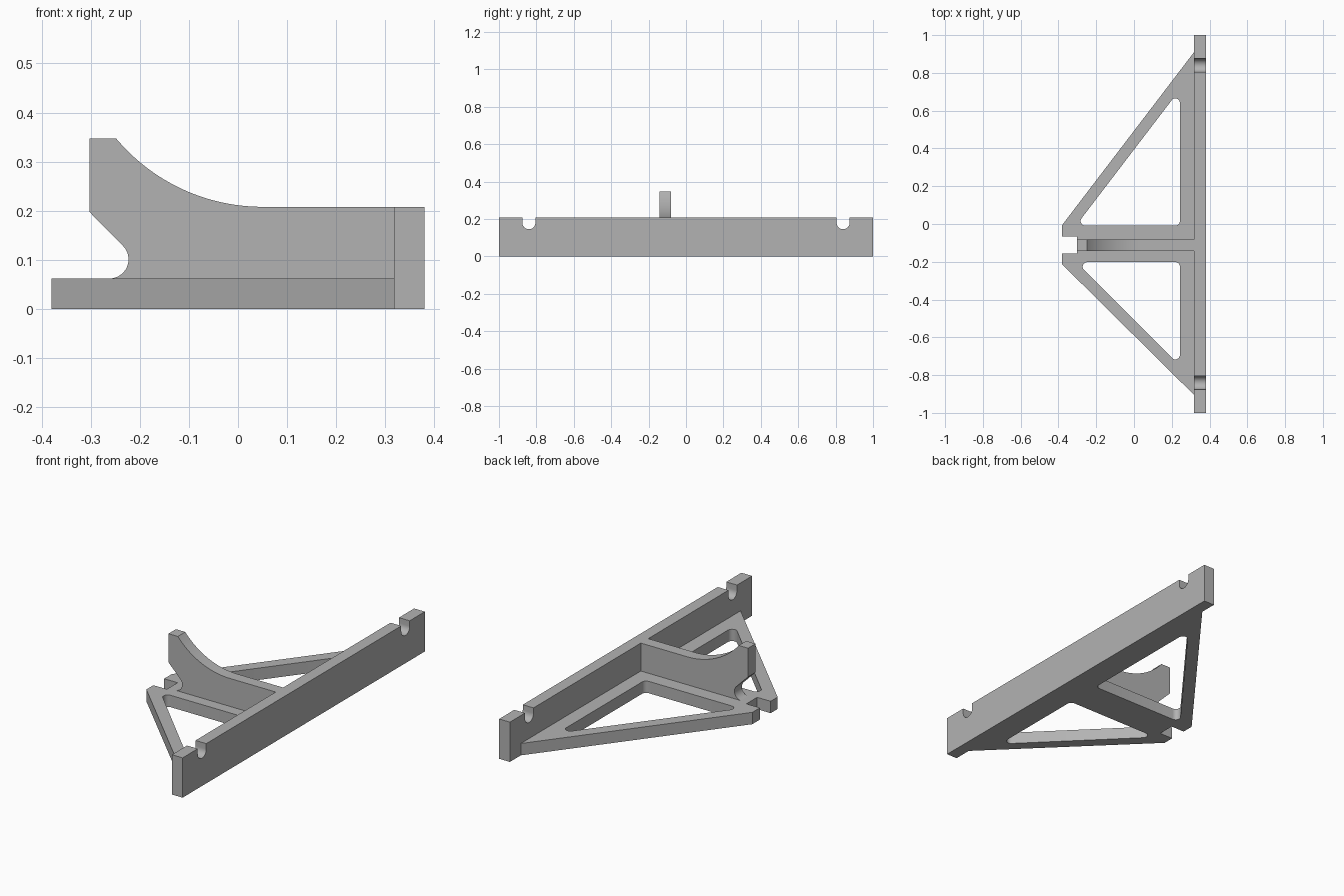
import bpy, bmesh
from math import pi, sin, cos, radians
from mathutils import Vector, Matrix, Euler

cube = bpy.data.objects.get("Cube")
if cube:
    bpy.data.objects.remove(cube, do_unlink=True)

grey = bpy.data.materials.new("plain grey")
grey.use_nodes = True
tone = (0.45, 0.45, 0.45, 1)
grey.diffuse_color = tone
grey.node_tree.nodes["Principled BSDF"].inputs["Base Color"].default_value = tone


def arc(cx, cy, r, start, end, steps=16):
    """Points on a circle between two angles in degrees."""
    angles = [radians(start + (end - start) * i / steps) for i in range(steps + 1)]
    return [(cx + r * cos(a), cy + r * sin(a)) for a in angles]


def rounded(corners, r, steps=8):
    """Round every corner of a convex polygon."""
    pts = []
    for i, c in enumerate(corners):
        c = Vector(c)
        a = (Vector(corners[i - 1]) - c).normalized()
        b = (Vector(corners[(i + 1) % len(corners)]) - c).normalized()
        half = a.angle(b) / 2
        centre = c + (a + b).normalized() * r / sin(half)
        sweep = pi - 2 * half
        first = c + a * r * cos(half) / sin(half) - centre
        last = c + b * r * cos(half) / sin(half) - centre
        for k in range(steps + 1):
            t = k / steps
            v = first * sin((1 - t) * sweep) + last * sin(t * sweep)
            pts.append(tuple(centre + v / sin(sweep)) if sweep != 0 else tuple(c))
    return pts


def slab(name, loops, thickness, location, rotation=(0, 0, 0)):
    """Extrude an outline, with any further loops as holes, about its middle."""
    curve = bpy.data.curves.new(name, "CURVE")
    curve.dimensions = "2D"
    curve.fill_mode = "BOTH"
    curve.extrude = thickness / 2
    for loop in loops:
        spline = curve.splines.new("POLY")
        spline.points.add(len(loop) - 1)
        for point, (x, y) in zip(spline.points, loop):
            point.co = (x, y, 0, 1)
        spline.use_cyclic_u = True
    temp = bpy.data.objects.new(name + " outline", curve)
    bpy.context.collection.objects.link(temp)
    bpy.context.view_layer.update()
    mesh = bpy.data.meshes.new_from_object(temp.evaluated_get(bpy.context.evaluated_depsgraph_get()))
    bpy.data.objects.remove(temp, do_unlink=True)

    bm = bmesh.new()
    bm.from_mesh(mesh)
    bmesh.ops.remove_doubles(bm, verts=bm.verts, dist=0.0001)
    bmesh.ops.recalc_face_normals(bm, faces=bm.faces)
    bmesh.ops.dissolve_limit(bm, angle_limit=0.01, verts=bm.verts, edges=bm.edges)
    bmesh.ops.transform(bm, verts=bm.verts,
                        matrix=Matrix.Translation(location) @ Euler(rotation).to_matrix().to_4x4())
    bm.to_mesh(mesh)
    bm.free()
    mesh.materials.clear()
    mesh.materials.append(grey)
    obj = bpy.data.objects.new(name, mesh)
    bpy.context.collection.objects.link(obj)
    bpy.ops.object.select_all(action="DESELECT")
    obj.select_set(True)
    bpy.context.view_layer.objects.active = obj
    bpy.ops.object.shade_smooth_by_angle(angle=radians(30))
    return obj


wall_x, back_x, top_z, base_z = 0.318, 0.38, 0.208, 0.062

# Long upright wall with two round-bottomed slots in its top edge
slot_y, slot_r, slot_z = 0.84, 0.035, 0.18
wall = [(-1, 0), (1, 0), (1, top_z)]
for y in (slot_y, -slot_y):
    wall += [(y + slot_r, top_z)] + arc(y, slot_z, slot_r, 0, -180) + [(y - slot_r, top_z)]
wall.append((-1, top_z))
slab("upright_wall", [wall], back_x - wall_x, ((wall_x + back_x) / 2, 0, 0), (pi / 2, 0, pi / 2))

# Flat triangular base with a notched nose and two rounded openings
base = [(wall_x, 0.91), (-0.38, -0.005), (-0.38, -0.067), (-0.302, -0.067),
        (-0.302, -0.156), (-0.38, -0.156), (-0.38, -0.214), (wall_x, -0.905)]
far_opening = rounded([(0.243, 0.712), (-0.307, -0.008), (0.243, -0.008)], 0.024)
near_opening = rounded([(0.243, -0.202), (-0.306, -0.202), (0.243, -0.751)], 0.024)
slab("base_frame", [base, far_opening, near_opening], base_z, (0, 0, base_z / 2))

# Curved central rib with a hooked front edge
rib = [(wall_x, base_z), (wall_x, top_z)]
rib += arc(0.05, top_z + 0.389, 0.389, 270, 220, 32)
rib += [(-0.302, 0.347), (-0.302, 0.197)]
rib += arc(-0.262, base_z + 0.039, 0.039, 45, -90)
slab("central_rib", [rib], 0.061, (0, -0.112, 0), (pi / 2, 0, 0))
